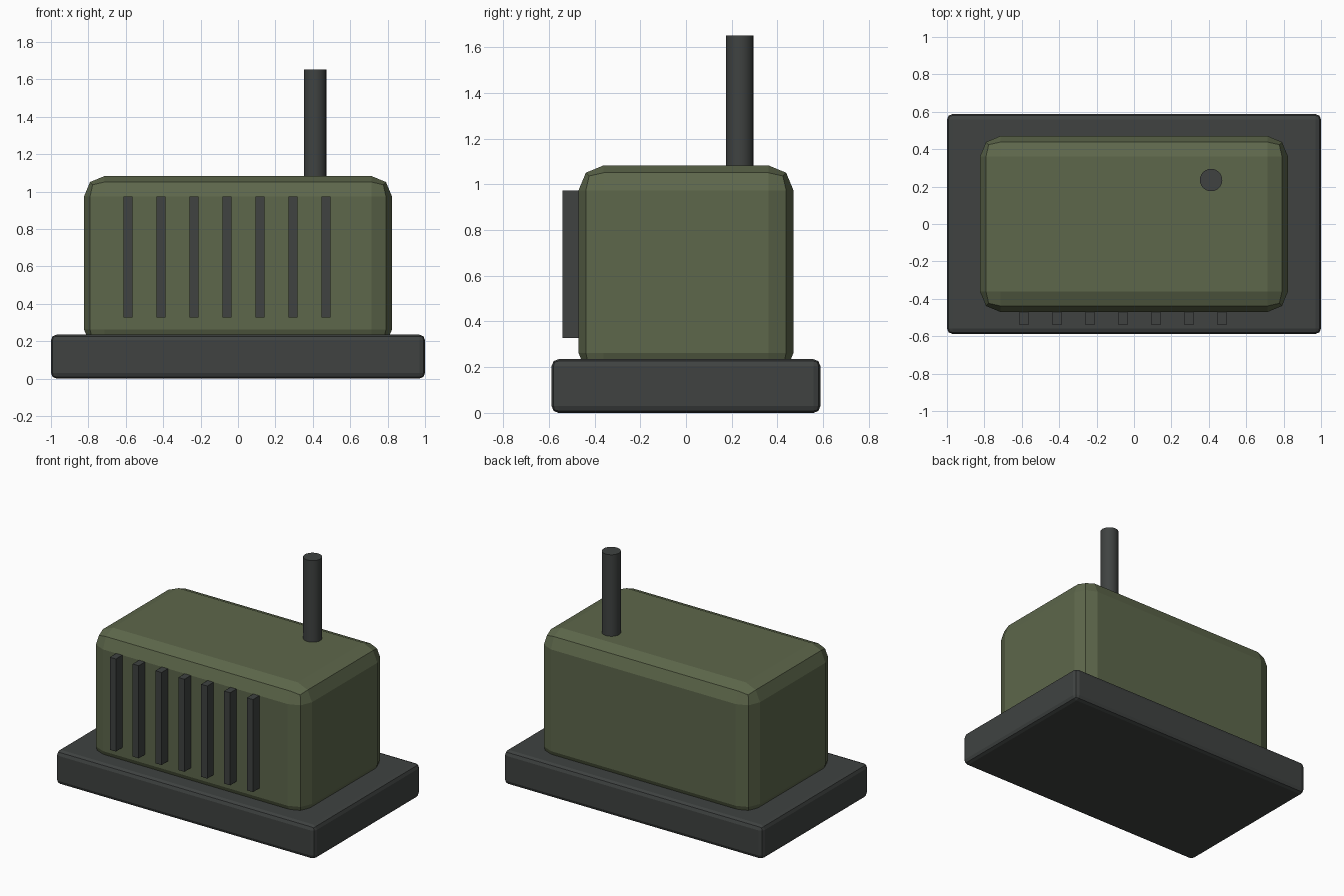
import bpy

if "Cube" in bpy.data.objects:
    bpy.data.objects.remove(bpy.data.objects["Cube"])


def material(name, rgb):
    m = bpy.data.materials.new(name)
    m.diffuse_color = (*rgb, 1.0)
    m.use_nodes = True
    m.node_tree.nodes["Principled BSDF"].inputs["Base Color"].default_value = m.diffuse_color
    return m


DARK = material("dark_metal", (0.05, 0.055, 0.053))
GREEN = material("green_paint", (0.11, 0.135, 0.07))


def box(name, lo, hi, mat, bevel=0.0):
    center = [(a + b) / 2 for a, b in zip(lo, hi)]
    bpy.ops.mesh.primitive_cube_add(size=1, location=center)
    ob = bpy.context.object
    ob.name = name
    ob.scale = [b - a for a, b in zip(lo, hi)]
    bpy.ops.object.transform_apply(location=False, rotation=False, scale=True)
    ob.data.materials.append(mat)
    if bevel:
        mod = ob.modifiers.new("Bevel", 'BEVEL')
        mod.width = bevel
        mod.segments = 2
    return ob


# Base slab
box("base", (-1, -0.588, 0), (1, 0.588, 0.235), DARK, 0.03)

# Rounded housing, sunk slightly into the base
box("housing", (-0.8235, -0.4705, 0.153), (0.8235, 0.4705, 1.083), GREEN, 0.11)

# Cooling fins on the front
for i in range(7):
    x = -0.588 + i * 0.1765
    box(f"cooling_fin_{i + 1}", (x - 0.0235, -0.541, 0.327),
        (x + 0.0235, -0.447, 0.973), DARK)

# Exhaust pipe
z0, z1 = 1.0, 1.652
bpy.ops.mesh.primitive_cylinder_add(vertices=24, radius=0.06, depth=z1 - z0,
                                    location=(0.412, 0.235, (z0 + z1) / 2))
pipe = bpy.context.object
pipe.name = "exhaust_pipe"
pipe.data.materials.append(DARK)
bpy.ops.object.shade_smooth_by_angle()
